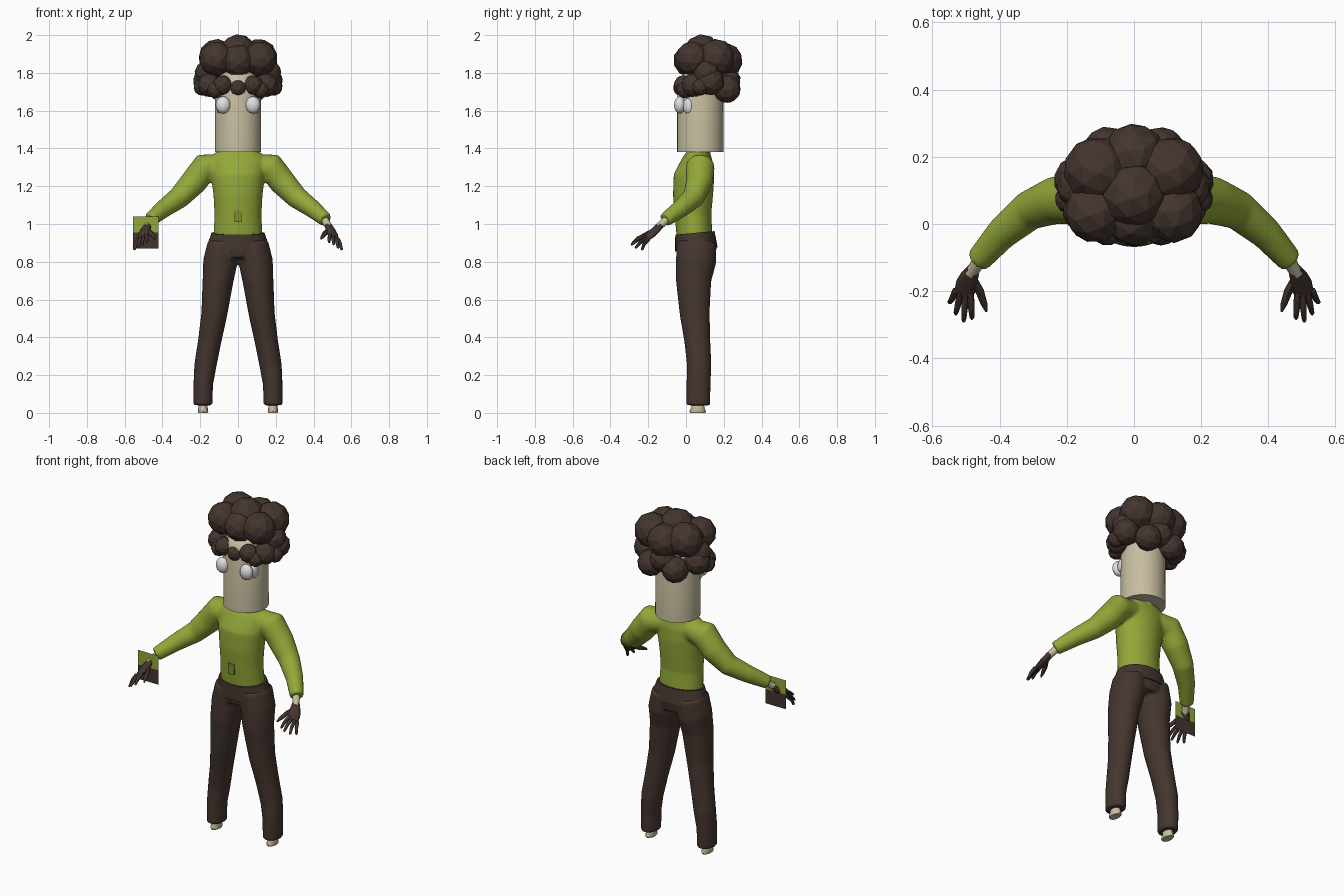
import bpy, bmesh, math, random
from mathutils import Vector, Matrix, Euler

random.seed(4)
cube = bpy.data.objects.get("Cube")
if cube:
    bpy.data.objects.remove(cube, do_unlink=True)


def material(name, rgb):
    m = bpy.data.materials.new(name)
    m.use_nodes = True
    m.diffuse_color = (*rgb, 1)
    bsdf = next(n for n in m.node_tree.nodes if n.type == 'BSDF_PRINCIPLED')
    bsdf.inputs["Base Color"].default_value = (*rgb, 1)
    bsdf.inputs["Roughness"].default_value = 0.8
    return m


GREEN = material("shirt green", (0.29, 0.39, 0.04))
OLIVE = material("badge olive", (0.21, 0.27, 0.03))
BROWN = material("dark brown", (0.058, 0.036, 0.028))
SKIN = material("cream skin", (0.57, 0.51, 0.35))
WHITE = material("eye white", (0.75, 0.75, 0.78))


def finish(name, bm, *mats, smooth=True):
    bmesh.ops.recalc_face_normals(bm, faces=bm.faces)
    mesh = bpy.data.meshes.new(name)
    bm.to_mesh(mesh)
    bm.free()
    for m in mats:
        mesh.materials.append(m)
    ob = bpy.data.objects.new(name, mesh)
    bpy.context.collection.objects.link(ob)
    if smooth:
        bpy.ops.object.select_all(action='DESELECT')
        ob.select_set(True)
        bpy.context.view_layer.objects.active = ob
        bpy.ops.object.shade_smooth_by_angle(angle=math.radians(45))
    return ob


def tube(bm, sections, sx=1, side=(1, 0, 0), n=20):
    """Closed loft through (x, y, z, radius_a, radius_b); sx=-1 mirrors it."""
    pts = [Vector(s[:3]) for s in sections]
    rings = []
    for i, s in enumerate(sections):
        t = (pts[min(i + 1, len(pts) - 1)] - pts[max(i - 1, 0)]).normalized()
        u = Vector(side)
        u = (u - t * u.dot(t)).normalized()
        v = t.cross(u)
        ring = []
        for k in range(n):
            a = 2 * math.pi * k / n
            p = pts[i] + u * s[3] * math.cos(a) + v * s[-1] * math.sin(a)
            ring.append(bm.verts.new((p.x * sx, p.y, p.z)))
        rings.append(ring)
    for r0, r1 in zip(rings, rings[1:]):
        for k in range(n):
            bm.faces.new((r0[k], r0[(k + 1) % n], r1[(k + 1) % n], r1[k]))
    bm.faces.new(rings[0])
    bm.faces.new(rings[-1])


def fuse(ob, voxel, steps):
    """Blend overlapping tubes into one soft surface."""
    rm = ob.modifiers.new("fuse", 'REMESH')
    rm.mode = 'VOXEL'
    rm.voxel_size = voxel
    rm.use_smooth_shade = True
    sm = ob.modifiers.new("soften", 'SMOOTH')
    sm.factor = 0.5
    sm.iterations = steps


# Shirt: torso with both sleeves
bm = bmesh.new()
tube(bm, [(0, .045, .935, .130, .095), (0, .037, 1.05, .124, .097),
          (0, .037, 1.15, .130, .106), (0, .042, 1.25, .142, .108),
          (0, .062, 1.33, .150, .085), (0, .070, 1.385, .115, .060)], n=32)
for s in (1, -1):
    tube(bm, [(.08, .075, 1.31, .06), (.175, .075, 1.30, .077), (.235, .07, 1.222, .071),
              (.312, .04, 1.14, .059), (.395, -.03, 1.08, .048), (.465, -.11, 1.022, .038)], s)
fuse(finish("shirt", bm, GREEN), .009, 6)

# Badge on the belly
bm = bmesh.new()
bmesh.ops.create_cube(bm, size=1, matrix=Matrix.Translation((0, -.06, 1.042))
                      @ Matrix.Diagonal((.038, .014, .062, 1)))
finish("shirt_badge", bm, OLIVE, smooth=False)

# Trousers: hips and both legs
bm = bmesh.new()
tube(bm, [(0, .05, .94, .140, .100), (0, .055, .87, .163, .107), (0, .055, .82, .15, .10)], n=32)
for s in (1, -1):
    tube(bm, [(.080, .055, .90, .080, .105), (.094, .053, .80, .091, .107),
              (.106, .040, .70, .082, .094), (.126, .046, .52, .069, .079),
              (.150, .060, .38, .062, .069), (.173, .070, .25, .059, .065),
              (.184, .066, .15, .052, .064), (.185, .065, .04, .050, .064)], s)
fuse(finish("trousers", bm, BROWN), .009, 4)

# Flared waistband with a crisp lower edge
bm = bmesh.new()
tube(bm, [(0, .047, .953, .140, .104), (0, .050, .92, .152, .108), (0, .055, .865, .171, .113)], n=32)
finish("waistband", bm, BROWN)

# Feet, wrists, hands and eyes
FINGERS = [(.55, -.235, .862), (.531, -.27, .872), (.507, -.292, .89), (.482, -.284, .902)]
ACROSS = Vector((.87, .1, -.5)).normalized()
for s, label in ((1, "left"), (-1, "right")):
    bm = bmesh.new()
    tube(bm, [(.185, .063, .09, .024, .030), (.185, .063, .03, .024, .034),
              (.185, .062, .008, .028, .044), (.185, .062, 0, .024, .040)], s, n=12)
    finish(label + "_foot", bm, SKIN)

    bm = bmesh.new()
    tube(bm, [(.452, -.095, 1.03, .021), (.485, -.148, .982, .019)], s, n=12)
    finish(label + "_wrist", bm, SKIN)

    bm = bmesh.new()
    tube(bm, [(.478, -.135, .994, .020, .018), (.490, -.160, .968, .029, .018),
              (.500, -.185, .946, .034, .016), (.508, -.208, .926, .030, .011)], s, ACROSS, 12)
    for i, tip in enumerate(FINGERS):
        root = Vector((.508, -.200, .932)) + ACROSS * (.026 - .017 * i)
        tip = Vector(tip)
        mid = root.lerp(tip, .55) + Vector((0, -.004, .006))
        tube(bm, [(*root, .0105), (*mid, .0095), (*root.lerp(tip, .93), .007), (*tip, .003)], s, n=8)
    tube(bm, [(.480, -.165, .965, .014), (.459, -.200, .950, .013),
              (.446, -.238, .932, .010), (.439, -.260, .920, .004)], s, n=8)
    finish(label + "_hand", bm, BROWN)

    bm = bmesh.new()
    for pos, size in (((.079, -.033, 1.63), (.039, .030, .045)),
                      ((.095, .015, 1.625), (.021, .032, .042))):
        bmesh.ops.create_uvsphere(bm, u_segments=20, v_segments=12, radius=1,
                                  matrix=Matrix.Translation((pos[0] * s, pos[1], pos[2]))
                                  @ Matrix.Diagonal((*size, 1)))
    finish(label + "_eye", bm, WHITE)

# Two-colour card at the right wrist
bm = bmesh.new()
bmesh.ops.create_grid(bm, x_segments=1, y_segments=2, size=.5,
                      matrix=Matrix.Translation((-.488, -.15, .955))
                      @ Matrix.Diagonal((.135, 1, .172, 1))
                      @ Matrix.Rotation(math.pi / 2, 4, 'X'))
for f in bm.faces:
    f.material_index = 0 if f.calc_center_median().z > .955 else 1
finish("wrist_card", bm, GREEN, BROWN, smooth=False)

# Head: a cylinder with a rounded crown, and a short neck
bm = bmesh.new()
tube(bm, [(0, .076, 1.38, .123), (0, .076, 1.73, .122), (0, .076, 1.77, .113),
          (0, .076, 1.80, .085), (0, .076, 1.815, .03)], n=32)
finish("head", bm, SKIN)
bm = bmesh.new()
tube(bm, [(0, .07, 1.34, .06), (0, .07, 1.42, .06)])
finish("neck", bm, SKIN)

# Hair: faceted balls, those off the middle mirrored
CURLS = [(0, .085, 1.905, .100), (0, .020, 1.865, .088), (0, .205, 1.865, .095),
         (0, .215, 1.76, .075), (0, -.022, 1.72, .046),
         (.110, .160, 1.880, .100), (.115, .035, 1.875, .092), (.160, .110, 1.80, .070),
         (.165, .130, 1.755, .074), (.150, .040, 1.735, .064), (.080, -.012, 1.735, .053),
         (.080, .215, 1.715, .075), (.190, .075, 1.725, .046), (.120, -.005, 1.71, .045)]
bm = bmesh.new()
for x, y, z, r in CURLS:
    for s in ((1, -1) if x else (1,)):
        turn = Euler([random.uniform(0, 6) for _ in range(3)]).to_matrix().to_4x4()
        bmesh.ops.create_icosphere(bm, subdivisions=2, radius=r,
                                   matrix=Matrix.Translation((x * s, y, z)) @ turn)
finish("hair", bm, BROWN, smooth=False)
